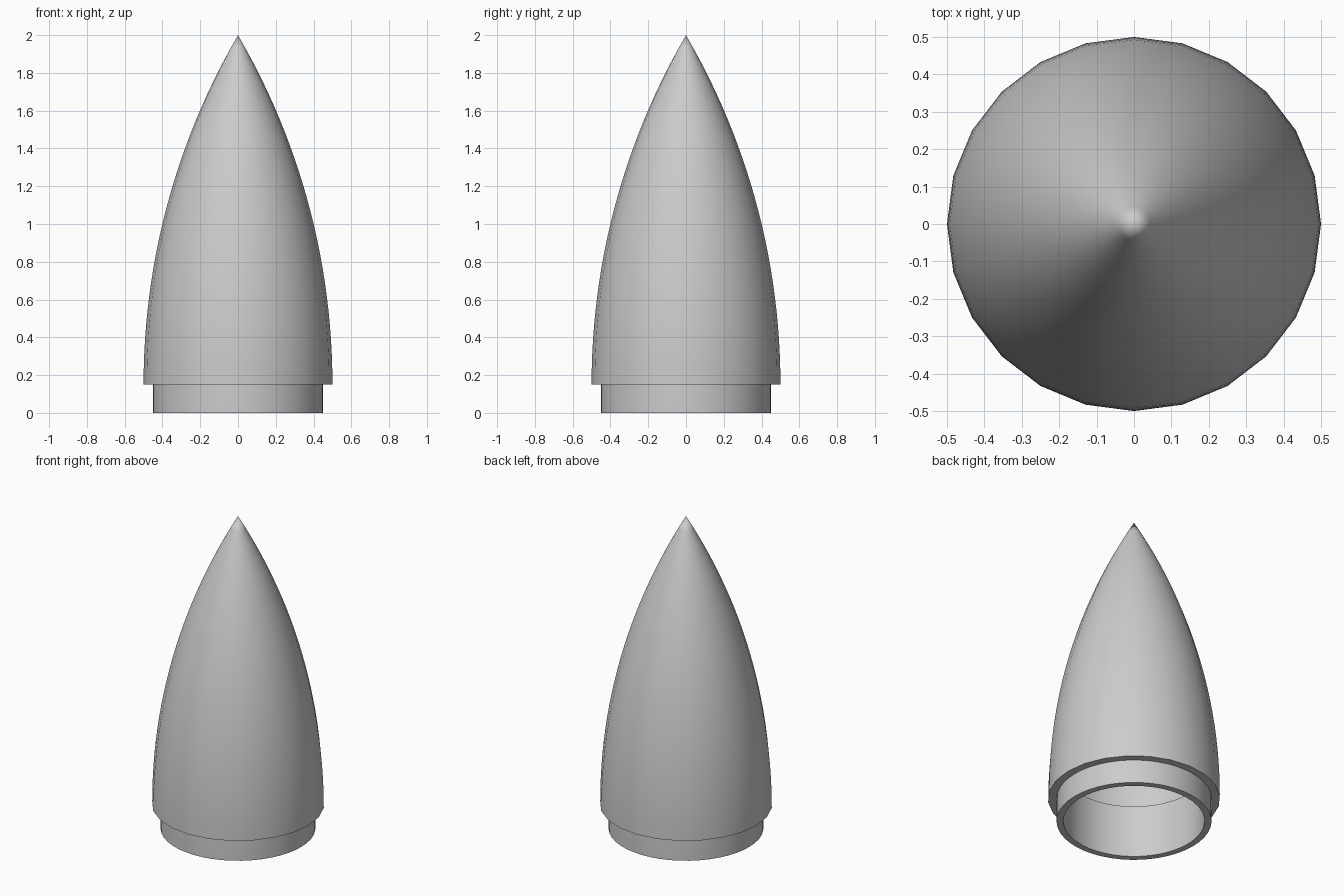
import bpy
import math

default = bpy.data.objects.get("Cube")
if default:
    bpy.data.objects.remove(default, do_unlink=True)

grey = bpy.data.materials.new("light grey")
grey.use_nodes = True
colour = (0.6, 0.6, 0.6, 1)
grey.diffuse_color = colour
grey.node_tree.nodes["Principled BSDF"].inputs["Base Color"].default_value = colour


def ogive(radius, base, tip, steps):
    """Tangent ogive profile from the base rim up to just below the tip."""
    length = tip - base
    rho = (radius ** 2 + length ** 2) / (2 * radius)
    points = []
    for i in range(steps):
        h = length * i / steps
        points.append((math.sqrt(rho ** 2 - h ** 2) + radius - rho, base + h))
    return points + [(0, tip)]


def lathe(name, profile, sides, closed):
    """Spin a (radius, z) profile about z; points on the axis become poles."""
    verts, faces, rings = [], [], []
    for r, z in profile:
        start = len(verts)
        if r == 0:
            verts.append((0, 0, z))
            rings.append([start] * sides)
            continue
        for k in range(sides):
            a = 2 * math.pi * k / sides
            verts.append((r * math.cos(a), r * math.sin(a), z))
        rings.append(list(range(start, start + sides)))
    pairs = list(zip(rings, rings[1:]))
    if closed:
        pairs.append((rings[-1], rings[0]))
    for low, high in pairs:
        for k in range(sides):
            n = (k + 1) % sides
            corners = list(dict.fromkeys((low[k], low[n], high[n], high[k])))
            if len(corners) > 2:
                faces.append(corners)
    mesh = bpy.data.meshes.new(name)
    mesh.from_pydata(verts, [], faces)
    mesh.materials.append(grey)
    obj = bpy.data.objects.new(name, mesh)
    bpy.context.collection.objects.link(obj)
    bpy.ops.object.select_all(action="DESELECT")
    obj.select_set(True)
    bpy.context.view_layer.objects.active = obj
    bpy.ops.object.shade_smooth_by_angle(angle=math.radians(35))
    return obj


# Hollow pointed shell: the inner wall down from its tip, then the outer wall
outer = ogive(0.5, 0.15, 2.0, 24)
inner = ogive(0.45, 0.15, 1.9, 24)
shell = lathe("nose_shell", inner[::-1] + outer, 24, False)

# Tube that plugs into the body below and reaches up inside the shell
shoulder = [(0.45, 0), (0.45, 0.15), (0.44, 0.335), (0.41, 0.335), (0.41, 0)]
lathe("shoulder_tube", shoulder, 48, True)
